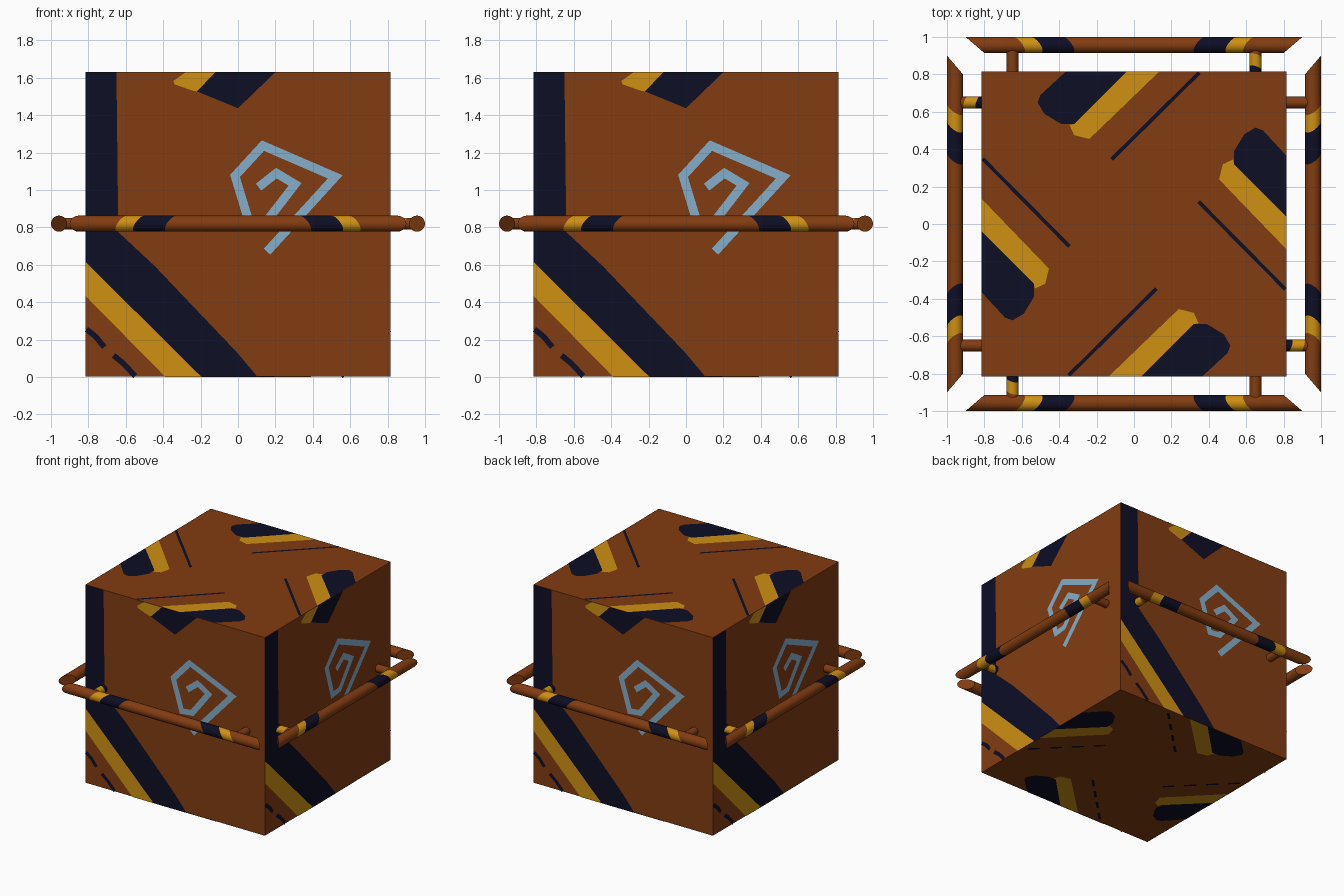
import bpy, bmesh, math
from mathutils import Vector, Matrix

if "Cube" in bpy.data.objects:
    bpy.data.objects.remove(bpy.data.objects["Cube"])

H = 0.815          # half width of the block
TOP = 1.63
EPS = 0.002        # paint layer offset
MID = 0.82         # height of the rails


def material(name, rgb):
    m = bpy.data.materials.new(name)
    m.diffuse_color = (*rgb, 1)
    m.use_nodes = True
    m.node_tree.nodes["Principled BSDF"].inputs["Base Color"].default_value = m.diffuse_color
    return m


BROWN = material("brown wood", (0.223, 0.046, 0.0056))
NAVY = material("dark navy", (0.0044, 0.0044, 0.0194))
GOLD = material("gold", (0.62, 0.28, 0.006))
BLUE = material("pale blue", (0.235, 0.43, 0.60))


def finish(bm, name, mats, smooth=False):
    me = bpy.data.meshes.new(name)
    bm.to_mesh(me)
    bm.free()
    for m in mats:
        me.materials.append(m)
    ob = bpy.data.objects.new(name, me)
    bpy.context.collection.objects.link(ob)
    if smooth:
        bpy.context.view_layer.objects.active = ob
        ob.select_set(True)
        bpy.ops.object.shade_smooth_by_angle(angle=math.radians(40))
        ob.select_set(False)
    return ob


def ribbon(path, width, closed_caps=True):
    """Quads of a mitred stroke following a 2D path."""
    p = [Vector(q) for q in path]
    left, right = [], []
    for i, q in enumerate(p):
        d0 = (q - p[i - 1]).normalized() if i else (p[1] - p[0]).normalized()
        d1 = (p[i + 1] - q).normalized() if i < len(p) - 1 else d0
        n0, n1 = Vector((-d0.y, d0.x)), Vector((-d1.y, d1.x))
        n = (n0 + n1).normalized()
        off = n * (width / 2 / max(n.dot(n0), 0.5))
        left.append(q + off)
        right.append(q - off)
    return [(left[i], left[i + 1], right[i + 1], right[i]) for i in range(len(p) - 1)]


# Frames that lift 2D paint onto the faces of the block
FRAMES = {
    "side": (lambda u, v: Vector((u, -H - EPS, v)), Vector((0, -1, 0))),
    "top": (lambda u, v: Vector((u, v, TOP + EPS)), Vector((0, 0, 1))),
    "bottom": (lambda u, v: Vector((u, v, 0)), Vector((0, 0, -1))),
}


def paint(name, polys, frame, mat):
    """Paint polygons repeated four times around the vertical axis."""
    lift, normal = FRAMES[frame]
    bm = bmesh.new()
    for k in range(4):
        rot = Matrix.Rotation(k * math.pi / 2, 3, 'Z')
        for poly in polys:
            f = bm.faces.new([bm.verts.new(rot @ lift(*q)) for q in poly])
            f.normal_update()
            if f.normal.dot(rot @ normal) < 0:
                f.normal_flip()
    finish(bm, name, [mat])


# Block body
bm = bmesh.new()
bmesh.ops.create_cube(bm, size=1)
bmesh.ops.scale(bm, vec=(2 * H, 2 * H, TOP - EPS), verts=bm.verts)
bmesh.ops.translate(bm, vec=(0, 0, (TOP + EPS) / 2), verts=bm.verts)
finish(bm, "block_body", [BROWN])

# Side paint: corner band, diagonal stripes, dashes, top chevron, spiral
paint("side_navy_band", [
    [(-H, TOP), (-H, 0.615), (-0.195, 0), (0.105, 0), (-0.008, 0.134),
     (-0.446, 0.594), (-0.64, 0.775), (-0.65, TOP)],
    [(-0.12, TOP), (-0.22, 1.527), (0, 1.437), (0.2, TOP)],
] + ribbon([(-0.81, 0.255), (-0.76, 0.215), (-0.715, 0.16)], 0.03)
  + ribbon([(-0.665, 0.115), (-0.61, 0.07), (-0.55, 0.005)], 0.03), "side", NAVY)
paint("side_gold_stripe", [
    [(-H, 0.615), (-H, 0.433), (-0.388, 0), (-0.195, 0)],
    [(-0.28, TOP), (-0.345, 1.583), (-0.34, 1.565), (-0.24, 1.53),
     (-0.22, 1.527), (-0.12, TOP)],
], "side", GOLD)
paint("side_spiral", ribbon([
    (0.11, 1.015), (0.205, 1.09), (0.305, 1.03), (0.155, 0.835), (0.06, 0.825),
    (-0.016, 1.075), (0.133, 1.237), (0.52, 1.07), (0.155, 0.67)], 0.047), "side", BLUE)

# Top and underside paint: paired blocks and thin lines
navy_patch = [(-0.365, H), (-0.04, H), (-0.29, 0.565), (-0.32, 0.535), (-0.39, 0.535),
              (-0.48, 0.59), (-0.515, 0.65), (-0.5, 0.69)]
gold_patch = [(-0.04, H), (0.135, H), (-0.205, 0.487), (-0.24, 0.455),
              (-0.32, 0.475), (-0.345, 0.53), (-0.32, 0.535), (-0.29, 0.565)]
start, end = Vector((-0.12, 0.345)), Vector((0.35, 0.81))
dashes = []
for i in range(4):
    a = start.lerp(end, i / 4 + 0.04)
    dashes += ribbon([a, start.lerp(end, i / 4 + 0.18)], 0.02)
for face, lines in (("top", ribbon([start, end], 0.02)), ("bottom", dashes)):
    paint(face + "_navy_patches", [navy_patch] + lines, face, NAVY)
    paint(face + "_gold_patches", [gold_patch], face, GOLD)


def rod(name, stations, radius, place, colours, sides=20):
    """Round rod; each station is (position, slope) of a slanted ring."""
    bm = bmesh.new()
    rings = []
    for pos, sx, sz in stations:
        ring = []
        for j in range(sides):
            t = 2 * math.pi * j / sides
            a, b = radius * math.cos(t), radius * math.sin(t)
            ring.append(bm.verts.new(place(pos + sx * a + sz * b, a, b)))
        rings.append(ring)
    for i in range(len(rings) - 1):
        for j in range(sides):
            n = (j + 1) % sides
            f = bm.faces.new((rings[i][j], rings[i][n], rings[i + 1][n], rings[i + 1][j]))
            f.material_index = colours[i]
    bm.faces.new(rings[0])
    bm.faces.new(rings[-1])
    bmesh.ops.recalc_face_normals(bm, faces=bm.faces)
    finish(bm, name, [BROWN, NAVY, GOLD], True)


# Rails with mitred ends and slanted bands, plus their short posts
half = [(0.355, -0.6, -0.6), (0.525, -0.6, -0.6), (0.62, -0.6, -0.6), (0.85, -1.17, 0)]
rail = [(-p, -a, -b) for p, a, b in reversed(half)] + half
for k, side in enumerate(("front", "right", "back", "left")):
    rot = Matrix.Rotation(k * math.pi / 2, 3, 'Z')
    rod(side + "_rail", rail, 0.043,
        lambda s, a, b: rot @ Vector((s, -0.957 + a, MID + b)), [0, 2, 1, 0, 1, 2, 0])
    for x, cols in ((-0.65, [1, 2, 0]), (0.65, [0, 0, 0])):
        rod(side + ("_post_a" if x < 0 else "_post_b"),
            [(0.8, 0, 0), (0.835, 0.3, 0.3), (0.9, 0.3, 0.3), (0.95, 0, 0)], 0.032,
            lambda s, a, b: rot @ Vector((x + a, -s, MID + b)), cols, 14)
